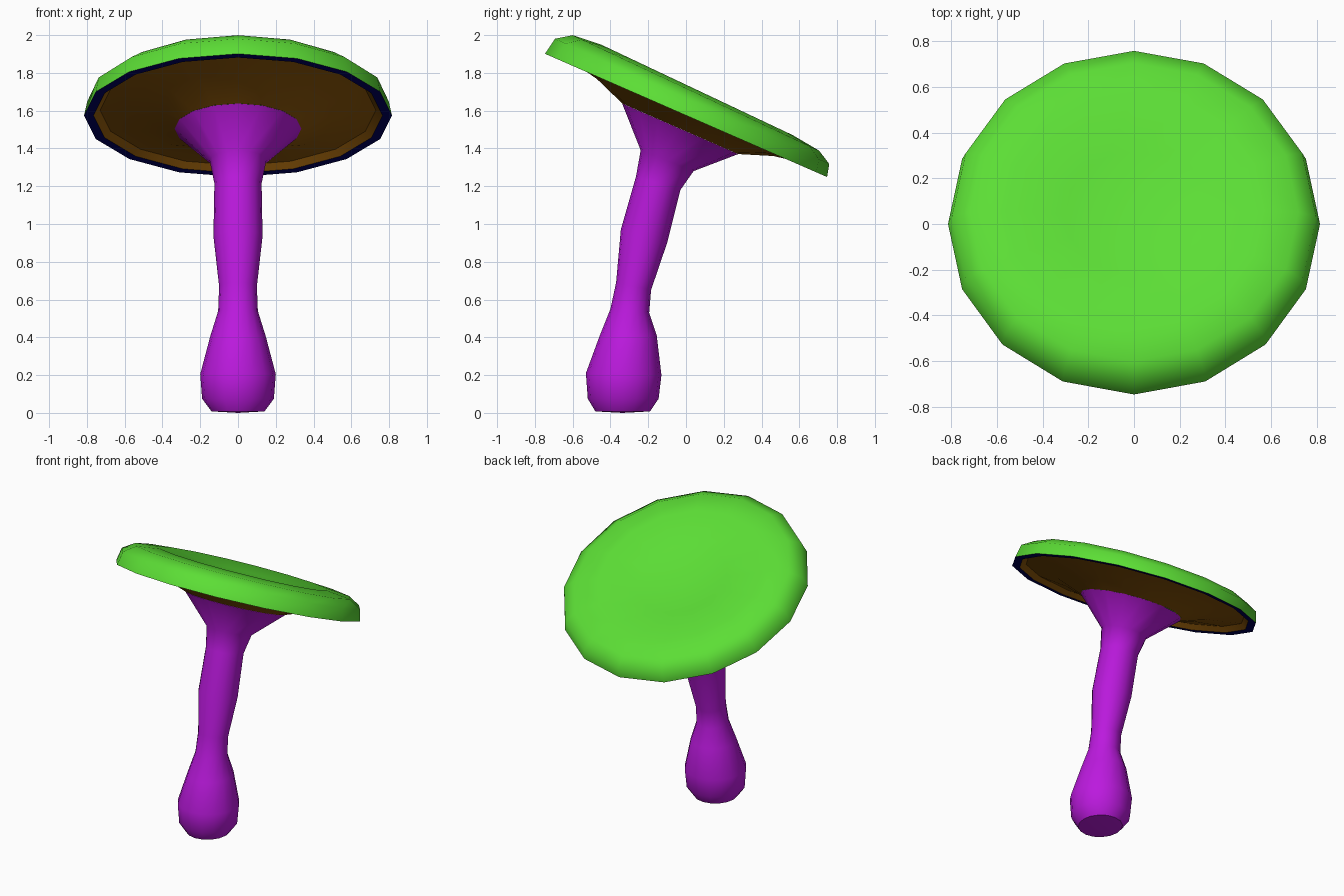
import bpy, math
from mathutils import Vector

if "Cube" in bpy.data.objects:
    bpy.data.objects.remove(bpy.data.objects["Cube"])

SIDES = 16
TILT = math.radians(23.6)
CENTRE = Vector((0, 0, 1.575))                          # middle of the cap's lower rim
AXIS = Vector((0, math.sin(TILT), math.cos(TILT)))      # cap's up direction
SLOPE = Vector((0, math.cos(TILT), -math.sin(TILT)))    # downhill direction in the cap plane


def loft(name, rings, color, start=None, end=None):
    """Skin rings of (centre, x radius, second axis), optionally closed with tip points."""
    verts, faces = [], []
    for c, rx, v in rings:
        for k in range(SIDES):
            a = 2 * math.pi * k / SIDES
            verts.append(c + Vector((rx * math.cos(a), 0, 0)) + v * math.sin(a))
    for i in range(len(rings) - 1):
        for k in range(SIDES):
            n = (k + 1) % SIDES
            a, b = i * SIDES, (i + 1) * SIDES
            faces.append((a + k, a + n, b + n, b + k))
    if start is not None:
        verts.append(start)
        faces += [(len(verts) - 1, (k + 1) % SIDES, k) for k in range(SIDES)]
    if end is not None:
        verts.append(end)
        o = (len(rings) - 1) * SIDES
        faces += [(len(verts) - 1, o + k, o + (k + 1) % SIDES) for k in range(SIDES)]
    me = bpy.data.meshes.new(name)
    me.from_pydata(verts, [], faces)
    me.update()
    ob = bpy.data.objects.new(name, me)
    bpy.context.collection.objects.link(ob)
    mat = bpy.data.materials.new(name + "_color")
    mat.diffuse_color = (*color, 1)
    mat.use_nodes = True
    mat.node_tree.nodes["Principled BSDF"].inputs["Base Color"].default_value = mat.diffuse_color
    me.materials.append(mat)
    bpy.ops.object.select_all(action='DESELECT')
    ob.select_set(True)
    bpy.context.view_layer.objects.active = ob
    bpy.ops.object.shade_smooth_by_angle(angle=math.radians(50))
    return ob


def cap_ring(r, h):
    # the cap is a little thicker on its raised front side
    lean = -0.2 * r * h if h > 0.04 else 0
    return CENTRE + AXIS * h, r, SLOPE * r + AXIS * lean


# Cap top with a shallow dip in the middle
loft("cap_top", [cap_ring(r, h) for r, h in
                 [(0.815, 0), (0.798, 0.081), (0.72, 0.13), (0.56, 0.147), (0.30, 0.11)]],
     (0.107, 0.73, 0.036), end=CENTRE + AXIS * 0.07)

# Flat band around the lower rim
loft("cap_rim", [cap_ring(0.765, 0), cap_ring(0.815, 0)], (0, 0, 0.13))

# Gills under the cap
loft("gills", [cap_ring(r, h) for r, h in
               [(0.335, -0.077), (0.51, -0.012), (0.73, 0.03), (0.765, 0)]],
     (0.28, 0.10, 0.003))

# Bent stem: front (y, z), back (y, z), half width of each ring
stem = [(-0.48, 0.008, -0.19, 0.008, 0.14),
        (-0.52, 0.075, -0.145, 0.075, 0.19),
        (-0.53, 0.21, -0.13, 0.20, 0.20),
        (-0.46, 0.40, -0.155, 0.41, 0.147),
        (-0.40, 0.55, -0.195, 0.53, 0.105),
        (-0.37, 0.69, -0.185, 0.65, 0.10),
        (-0.345, 0.97, -0.10, 0.90, 0.13),
        (-0.265, 1.25, -0.03, 1.18, 0.125),
        (-0.24, 1.39, 0.04, 1.28, 0.15),
        (-0.338, 1.638, 0.276, 1.370, 0.335)]
rings = []
for y0, z0, y1, z1, w in stem:
    p, q = Vector((0, y0, z0)), Vector((0, y1, z1))
    rings.append(((p + q) / 2, w, (q - p) / 2))
loft("stem", rings, (0.50, 0.01, 0.73), start=Vector((0, -0.335, 0)))
